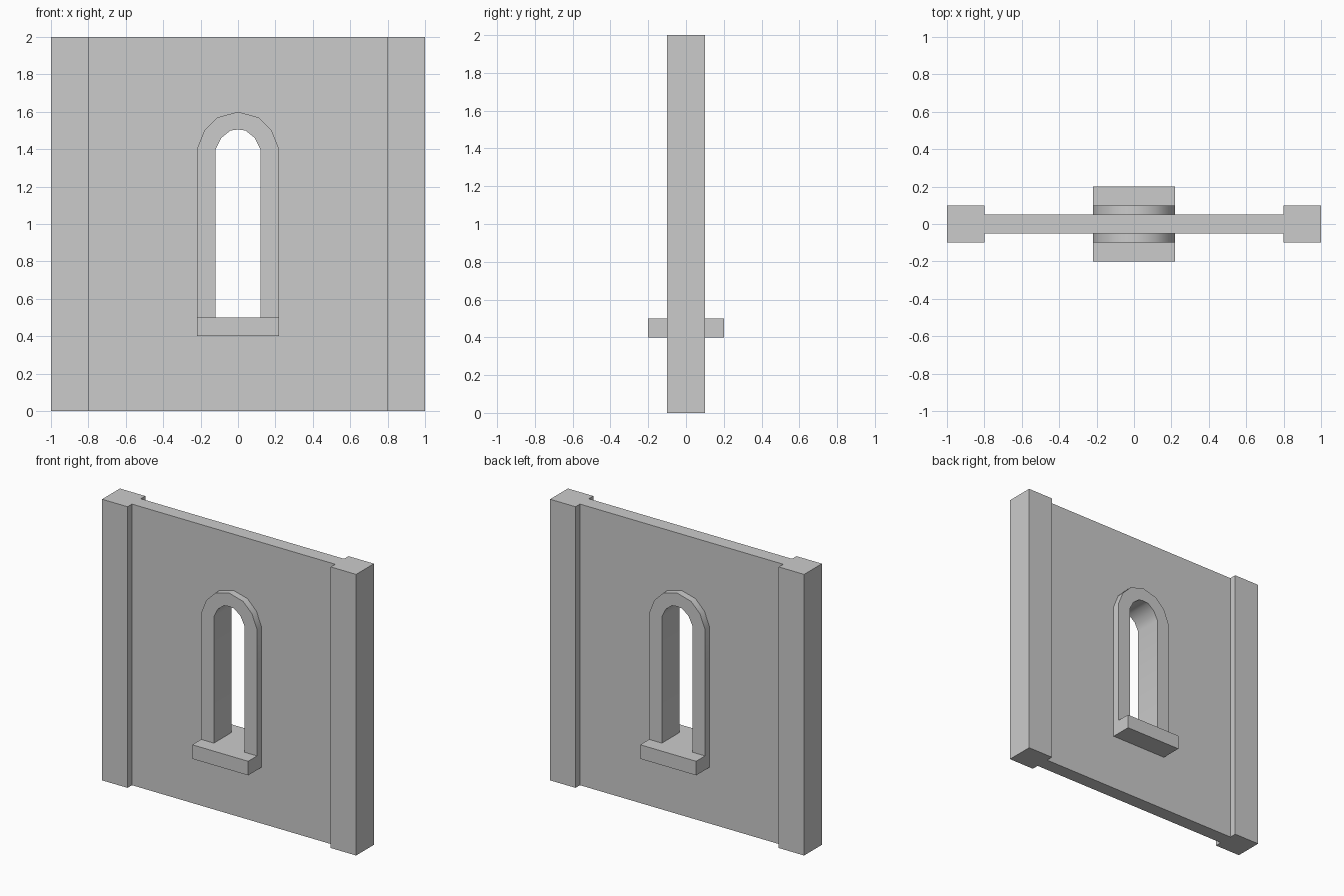
import bpy
import bmesh
import math

cube = bpy.data.objects.get("Cube")
if cube:
    bpy.data.objects.remove(cube, do_unlink=True)

stone = bpy.data.materials.new("plain_grey")
stone.use_nodes = True
grey = (0.6, 0.6, 0.6, 1.0)
stone.diffuse_color = grey
stone.node_tree.nodes["Principled BSDF"].inputs["Base Color"].default_value = grey


def add_object(name, bm, smooth=False):
    bmesh.ops.recalc_face_normals(bm, faces=bm.faces[:])
    mesh = bpy.data.meshes.new(name)
    bm.to_mesh(mesh)
    bm.free()
    mesh.materials.append(stone)
    obj = bpy.data.objects.new(name, mesh)
    bpy.context.collection.objects.link(obj)
    if smooth:
        bpy.ops.object.select_all(action="DESELECT")
        obj.select_set(True)
        bpy.context.view_layer.objects.active = obj
        bpy.ops.object.shade_smooth_by_angle(angle=math.radians(40))
    return obj


def box(name, x0, x1, depth, z0, z1):
    bm = bmesh.new()
    bmesh.ops.create_cube(bm, size=1)
    for v in bm.verts:
        v.co.x = x0 + (v.co.x + 0.5) * (x1 - x0)
        v.co.y *= depth
        v.co.z = z0 + (v.co.z + 0.5) * (z1 - z0)
    return add_object(name, bm)


def mirrored_slab(name, half_profile, depth, smooth=False):
    """Mirror a half profile across x = 0 and extrude it along y."""
    bm = bmesh.new()
    for side in (1, -1):
        bm.faces.new([bm.verts.new((side * x, -depth / 2, z)) for x, z in half_profile])
    bmesh.ops.remove_doubles(bm, verts=bm.verts[:], dist=1e-5)
    bmesh.ops.recalc_face_normals(bm, faces=bm.faces[:])
    result = bmesh.ops.extrude_face_region(bm, geom=bm.faces[:], use_keep_orig=True)
    moved = [g for g in result["geom"] if isinstance(g, bmesh.types.BMVert)]
    bmesh.ops.translate(bm, verts=moved, vec=(0, depth, 0))
    return add_object(name, bm, smooth)


# Half outlines of the arch, from the crown down to the springing line
outer_arch = [(0, 1.6), (0.11, 1.57), (0.18, 1.5), (0.22, 1.4)]
inner_arch = [(0, 1.505), (0.04, 1.5), (0.09, 1.46), (0.12, 1.4)]

# Wall panel with an arched opening
mirrored_slab("wall_panel",
              [(0, 0), (0.8, 0), (0.8, 2), (0, 2)] + outer_arch + [(0.22, 0.4), (0, 0.4)],
              0.1)

# Raised window surround
mirrored_slab("window_surround",
              outer_arch + [(0.22, 0.5), (0.12, 0.5)] + inner_arch[::-1],
              0.2, smooth=True)

# Sill running through the wall
box("window_sill", -0.22, 0.22, 0.4, 0.4, 0.5)

# End pillars
box("left_pillar", 0.8, 1, 0.2, 0, 2)
box("right_pillar", -1, -0.8, 0.2, 0, 2)
